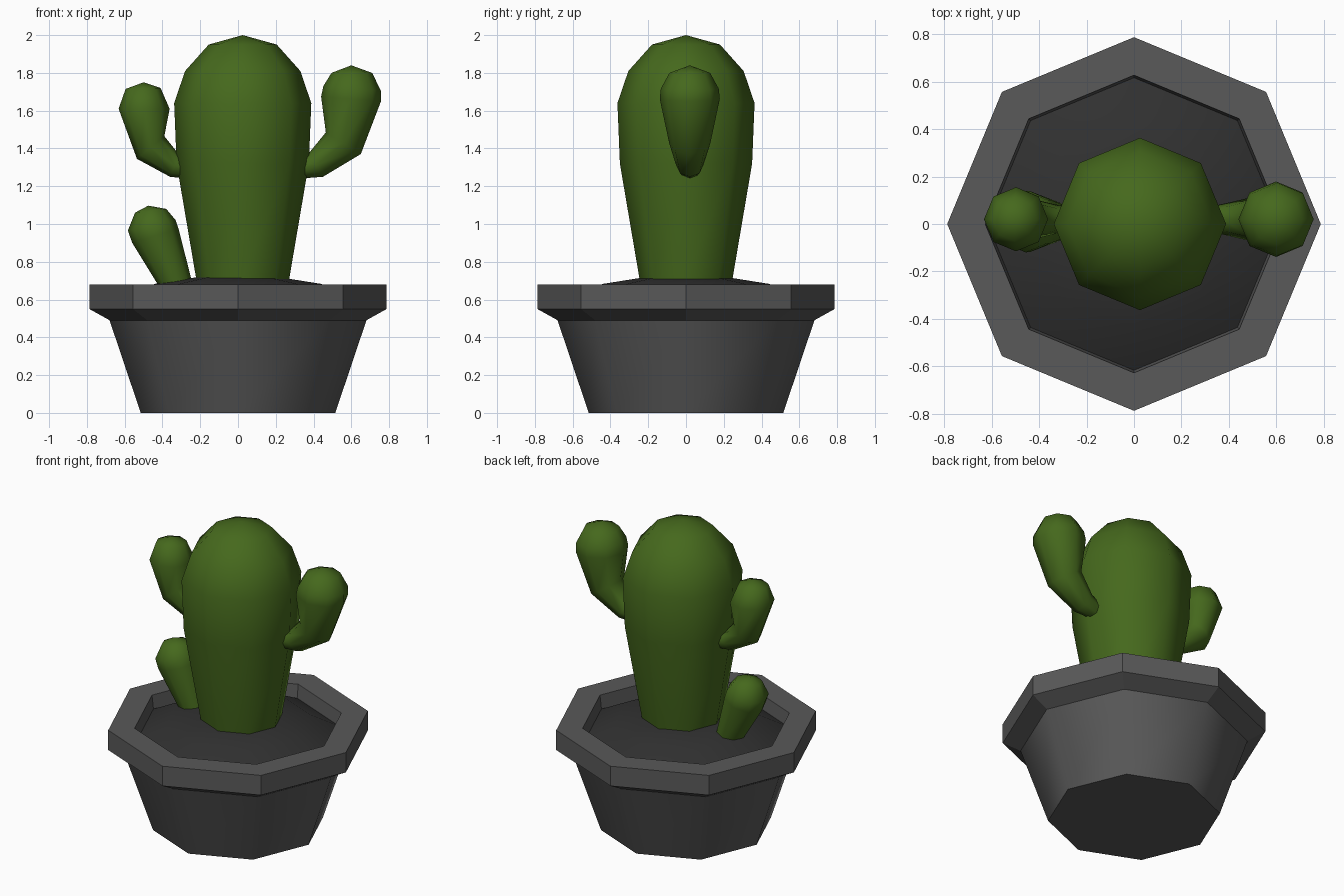
import bpy, bmesh, math
from mathutils import Vector

if "Cube" in bpy.data.objects:
    bpy.data.objects.remove(bpy.data.objects["Cube"])

SIDES = 8


def material(name, rgb):
    m = bpy.data.materials.new(name)
    m.diffuse_color = (*rgb, 1)
    m.use_nodes = True
    m.node_tree.nodes["Principled BSDF"].inputs["Base Color"].default_value = m.diffuse_color
    return m


GREEN = material("cactus_green", (0.06, 0.14, 0.012))
POT = material("pot_grey", (0.1, 0.1, 0.1))
SOIL = material("soil_dark", (0.03, 0.03, 0.03))


def loft(name, rings, mat, y=0.0, tip=None, smooth=True, caps=True):
    """Eight-sided loft; each ring spans two silhouette points (x1, z1, x2, z2)."""
    bm = bmesh.new()
    loops = []
    for x1, z1, x2, z2 in rings:
        a, b = Vector((x1, y, z1)), Vector((x2, y, z2))
        centre, u = (a + b) / 2, (b - a) / 2
        v = Vector((0, u.length, 0))
        angles = [2 * math.pi * i / SIDES for i in range(SIDES)]
        loops.append([bm.verts.new(centre + u * math.cos(t) + v * math.sin(t)) for t in angles])
    for lo, hi in zip(loops, loops[1:]):
        for i in range(SIDES):
            j = (i + 1) % SIDES
            bm.faces.new((lo[i], lo[j], hi[j], hi[i]))
    if caps:
        bm.faces.new(loops[0][::-1])
    if tip:
        top = bm.verts.new((tip[0], y, tip[1]))
        for i in range(SIDES):
            bm.faces.new((loops[-1][i], loops[-1][(i + 1) % SIDES], top))
    elif caps:
        bm.faces.new(loops[-1])
    bmesh.ops.recalc_face_normals(bm, faces=bm.faces)
    me = bpy.data.meshes.new(name)
    bm.to_mesh(me)
    bm.free()
    me.materials.append(mat)
    ob = bpy.data.objects.new(name, me)
    bpy.context.collection.objects.link(ob)
    if smooth:
        bpy.ops.object.select_all(action='DESELECT')
        ob.select_set(True)
        bpy.context.view_layer.objects.active = ob
        bpy.ops.object.shade_smooth_by_angle(angle=math.radians(60))
    return ob


def round_rings(profile, cx=0.0):
    return [(cx - r, z, cx + r, z) for r, z in profile]


# Pot body and overhanging rim
loft("pot_body", round_rings([(0.515, 0.0), (0.68, 0.49)]), POT)
loft("pot_rim", round_rings([(0.67, 0.485), (0.787, 0.55), (0.787, 0.68),
                             (0.627, 0.68), (0.61, 0.54)]), POT, smooth=False, caps=False)

# Mounded soil
loft("soil", round_rings([(0.62, 0.59), (0.44, 0.683), (0.22, 0.718)]), SOIL, tip=(0, 0.722))

# Main cactus trunk
loft("cactus_trunk", round_rings([(0.235, 0.62), (0.248, 0.72), (0.35, 1.32), (0.363, 1.64),
                                  (0.305, 1.81), (0.18, 1.95)], 0.025), GREEN, tip=(0.025, 2.0))

# Side arms and the small shoot at the base
loft("right_arm", [(0.30, 1.34, 0.32, 1.24), (0.375, 1.375, 0.45, 1.25),
                   (0.465, 1.485, 0.65, 1.37), (0.44, 1.675, 0.757, 1.65),
                   (0.452, 1.73, 0.757, 1.705), (0.495, 1.80, 0.71, 1.80)],
     GREEN, y=0.02, tip=(0.6, 1.84))
loft("left_arm", [(-0.27, 1.24, -0.25, 1.34), (-0.36, 1.25, -0.31, 1.365),
                  (-0.535, 1.345, -0.39, 1.465), (-0.632, 1.61, -0.362, 1.61),
                  (-0.595, 1.715, -0.41, 1.72)],
     GREEN, y=0.02, tip=(-0.5, 1.75))
loft("base_shoot", [(-0.40, 0.64, -0.24, 0.68), (-0.56, 0.90, -0.315, 0.975),
                    (-0.583, 0.965, -0.33, 1.02), (-0.545, 1.06, -0.38, 1.08)],
     GREEN, y=0.01, tip=(-0.475, 1.097))
